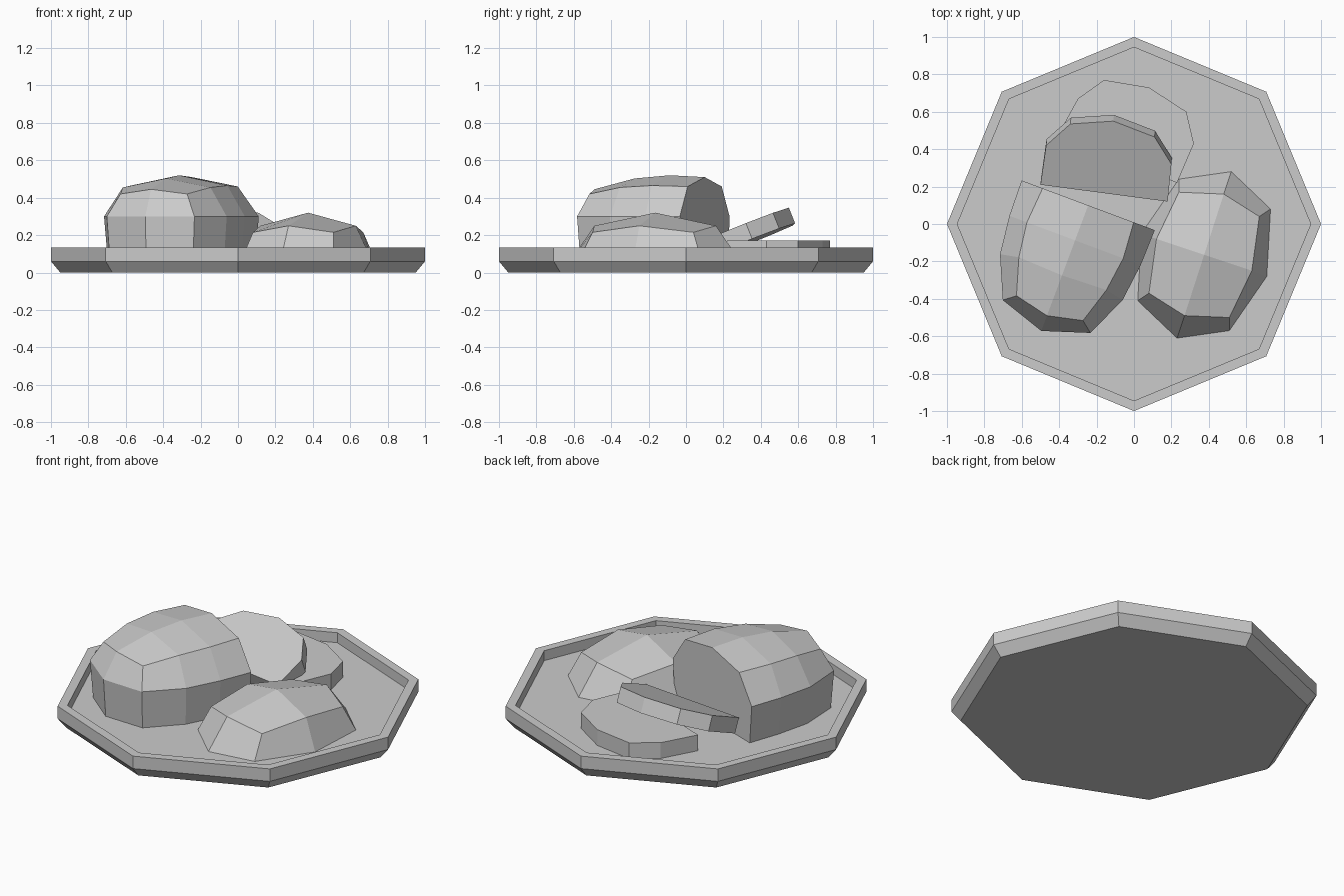
import bpy, bmesh, math
from mathutils import Vector, Matrix

cube = bpy.data.objects.get("Cube")
if cube:
    bpy.data.objects.remove(cube, do_unlink=True)

grey = bpy.data.materials.new("plain_grey")
grey.use_nodes = True
COLOUR = (0.6, 0.6, 0.6, 1)
grey.diffuse_color = COLOUR
grey.node_tree.nodes["Principled BSDF"].inputs["Base Color"].default_value = COLOUR

FLOOR = 0.075


def finish(bm, name):
    bmesh.ops.recalc_face_normals(bm, faces=bm.faces)
    mesh = bpy.data.meshes.new(name)
    bm.to_mesh(mesh)
    bm.free()
    mesh.materials.append(grey)
    obj = bpy.data.objects.new(name, mesh)
    bpy.context.scene.collection.objects.link(obj)
    return obj


def loop(bm, points):
    return [bm.verts.new(p) for p in points]


def bridge(bm, a, b, closed=True):
    n = len(a)
    for i in range(n if closed else n - 1):
        j = (i + 1) % n
        bm.faces.new((a[i], a[j], b[j], b[i]))


# Eight-sided plate with a chamfered foot and a raised rim
bm = bmesh.new()
rings = []
for r, z in ((0.95, 0), (1, 0.06), (1, 0.135), (0.945, 0.135), (0.945, FLOOR)):
    rings.append(loop(bm, [(r * math.cos(k * math.pi / 4), r * math.sin(k * math.pi / 4), z)
                           for k in range(8)]))
for a, b in zip(rings, rings[1:]):
    bridge(bm, a, b)
bm.faces.new(rings[0])
bm.faces.new(rings[-1])
finish(bm, "plate")


# Slices: an outline laid on a plane, with thickness below it
def slice_part(name, outline, height, slope_x, slope_y, thickness):
    bm = bmesh.new()
    normal = Vector((-slope_x, -slope_y, 1)).normalized()
    top = [Vector((x, y, height + slope_x * x + slope_y * y)) for x, y in outline]
    upper = loop(bm, top)
    lower = loop(bm, [p - normal * thickness for p in top])
    bridge(bm, upper, lower)
    bm.faces.new(upper)
    bm.faces.new(lower)
    finish(bm, name)


slice_part("flat_slice", [(-0.41, 0.47), (-0.30, 0.67), (-0.16, 0.77), (0.08, 0.73),
                          (0.28, 0.60), (0.32, 0.43), (0.23, 0.22)], 0.17, 0, 0, 0.095)
slice_part("leaning_slice", [(-0.50, 0.21), (-0.47, 0.42), (-0.34, 0.535), (-0.11, 0.55),
                             (0.11, 0.465), (0.20, 0.32), (0.18, 0.12)], 0.13, 0.03, 0.4, 0.09)


# Cut loaf: half loops mirrored across its length, cut face at y = 0
def mirrored(half):
    return half + [(-x, y, z) for x, y, z in reversed(half[:-1])]


bm = bmesh.new()
side = [(-0.38, 0, 0.30), (-0.375, -0.2, 0.30), (-0.35, -0.41, 0.30),
        (-0.25, -0.635, 0.30), (0, -0.717, 0.30)]
shoulder = [(-0.26, 0, 0.46), (-0.275, -0.2, 0.465), (-0.25, -0.39, 0.455),
            (-0.19, -0.587, 0.42), (0, -0.63, 0.445)]
foot = [(x * 0.95, y * 0.98, FLOOR) for x, y, z in side]
low, mid, high = (loop(bm, mirrored(h)) for h in (foot, side, shoulder))
ridge = loop(bm, [(0, 0, 0.51), (0, -0.2, 0.52), (0, -0.4, 0.503)])
bridge(bm, low, mid, False)
bridge(bm, mid, high, False)
spine = ridge + [high[4]]
bridge(bm, high[:3], ridge, False)
bridge(bm, high[:5:-1], ridge, False)
bm.faces.new((high[2], high[3], high[4], ridge[2]))
bm.faces.new((high[6], high[5], high[4], ridge[2]))
bm.faces.new((low[0], mid[0], high[0], ridge[0], high[-1], mid[-1], low[-1]))
bm.faces.new(low)
loaf = finish(bm, "cut_loaf")
turn = math.atan2(-0.35, 0.937)
loaf.data.transform(Matrix.Translation((-0.245, 0.10, 0)) @ Matrix.Rotation(turn, 4, "Z"))

# Low bun: half of each ring, turned half way round for the other half
bm = bmesh.new()
cx, cy = 0.375, -0.165


def half_turn(half):
    return half + [(2 * cx - x, 2 * cy - y, z) for x, y, z in half]


base = loop(bm, half_turn([(0.02, -0.41, FLOOR), (0.23, -0.61, FLOOR),
                           (0.51, -0.57, FLOOR), (0.71, -0.28, FLOOR)]))
crown = loop(bm, half_turn([(0.08, -0.37, 0.215), (0.27, -0.49, 0.25),
                            (0.51, -0.50, 0.215), (0.63, -0.25, 0.25)]))
peak = bm.verts.new((cx, cy, 0.32))
bridge(bm, base, crown)
for k in range(0, 8, 2):
    bm.faces.new((peak, crown[k - 1], crown[k], crown[k + 1]))
bm.faces.new(base)
finish(bm, "low_bun")
